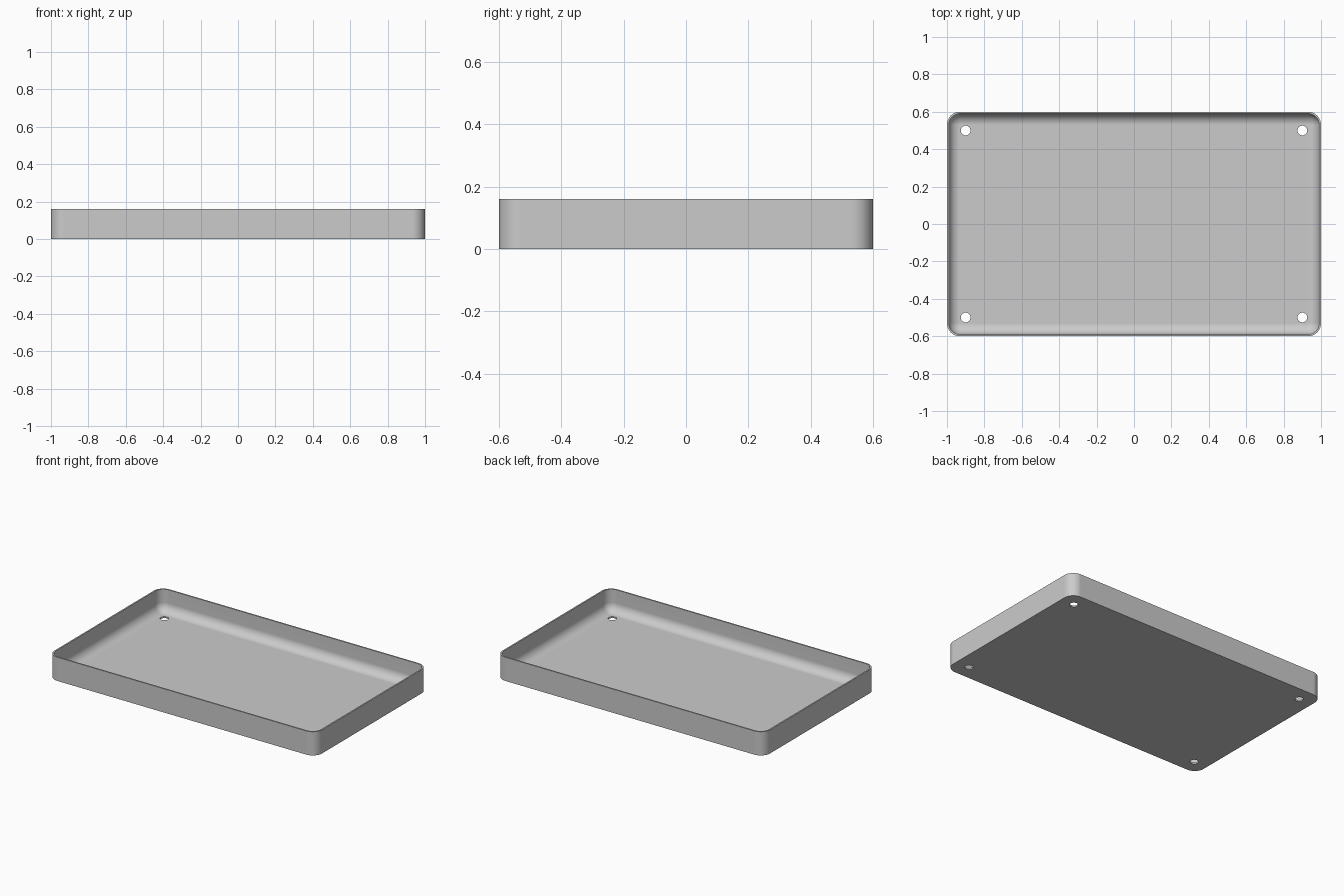
import bpy, bmesh
from math import sin, cos, pi

if "Cube" in bpy.data.objects:
    bpy.data.objects.remove(bpy.data.objects["Cube"])

HALF_X, HALF_Y, HEIGHT = 1.0, 0.6, 0.16
WALL, CORNER = 0.01, 0.07
FILLET = CORNER - WALL
CORNER_STEPS, FILLET_STEPS = 12, 10
HOLE_X, HOLE_Y, HOLE_RADIUS = 0.9, 0.5, 0.026

grey = bpy.data.materials.new("light grey")
grey.use_nodes = True
grey.diffuse_color = (0.6, 0.6, 0.6, 1)
grey.node_tree.nodes["Principled BSDF"].inputs["Base Color"].default_value = (0.6, 0.6, 0.6, 1)


def rounded_loop(bm, inset, z):
    """Ring of vertices around the rounded rectangle, moved inwards by inset."""
    ring = []
    radius = CORNER - inset
    for quarter, (sx, sy) in enumerate([(1, 1), (-1, 1), (-1, -1), (1, -1)]):
        for i in range(CORNER_STEPS + 1):
            a = (quarter + i / CORNER_STEPS) * pi / 2
            ring.append(bm.verts.new((sx * (HALF_X - CORNER) + radius * cos(a),
                                      sy * (HALF_Y - CORNER) + radius * sin(a), z)))
    return ring


# Section from the underside, over the rim and down the inner fillet to the floor
section = [(0, 0), (0, HEIGHT), (WALL, HEIGHT)]
for i in range(FILLET_STEPS + 1):
    a = i / FILLET_STEPS * pi / 2
    section.append((WALL + FILLET * (1 - cos(a)), WALL + FILLET * (1 - sin(a))))

bm = bmesh.new()
rings = [rounded_loop(bm, inset, z) for inset, z in section]
for low, high in zip(rings, rings[1:]):
    for i in range(len(low)):
        j = (i + 1) % len(low)
        bm.faces.new((low[i], low[j], high[j], high[i]))
bm.faces.new(list(reversed(rings[0])))
bm.faces.new(rings[-1])
bmesh.ops.remove_doubles(bm, verts=bm.verts, dist=0.0001)
bmesh.ops.recalc_face_normals(bm, faces=bm.faces)
mesh = bpy.data.meshes.new("tray")
bm.to_mesh(mesh)
bm.free()
mesh.materials.append(grey)
tray = bpy.data.objects.new("tray", mesh)
bpy.context.collection.objects.link(tray)

# Screw holes through the floor
cutters = []
for x in (-HOLE_X, HOLE_X):
    for y in (-HOLE_Y, HOLE_Y):
        bpy.ops.mesh.primitive_cylinder_add(vertices=32, radius=HOLE_RADIUS,
                                            depth=0.1, location=(x, y, 0))
        cutter = bpy.context.object
        cutter.name = "hole_cutter"
        cutter.hide_render = True
        cutter.data.materials.append(grey)
        cut = tray.modifiers.new("screw hole", "BOOLEAN")
        cut.operation, cut.solver, cut.object = "DIFFERENCE", "EXACT", cutter
        cutters.append(cutter)

bpy.ops.object.select_all(action="DESELECT")
tray.select_set(True)
bpy.context.view_layer.objects.active = tray
for name in [m.name for m in tray.modifiers]:
    bpy.ops.object.modifier_apply(modifier=name)
for cutter in cutters:
    bpy.data.objects.remove(cutter)

# Smooth corners and fillet, crisp rim and base
bpy.ops.object.shade_smooth_by_angle(angle=pi / 6)
weighted = tray.modifiers.new("flat floor normals", "WEIGHTED_NORMAL")
weighted.keep_sharp = True
